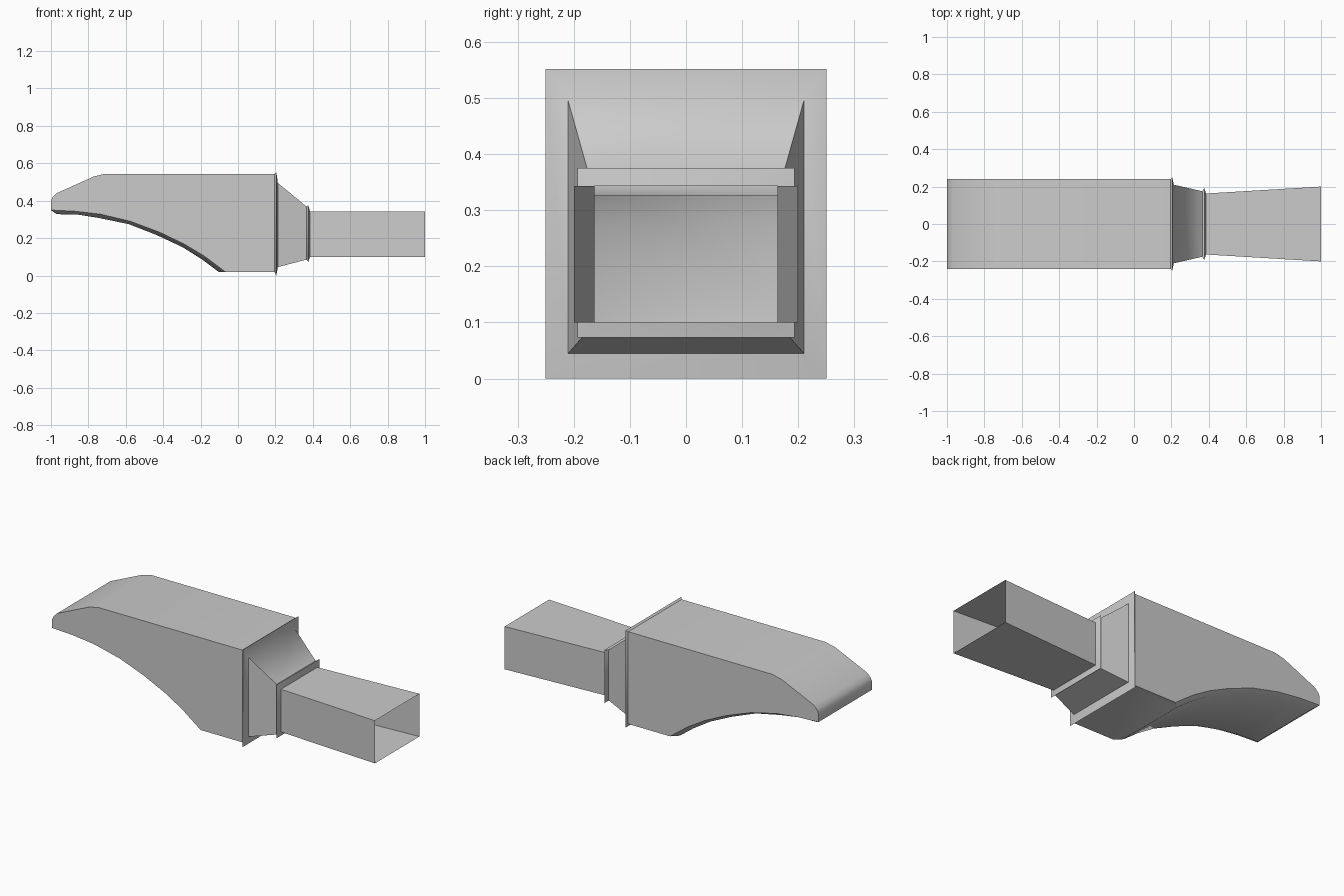
import bpy, bmesh, math

cube = bpy.data.objects.get("Cube")
if cube:
    bpy.data.objects.remove(cube, do_unlink=True)

# One plain grey for the sheet metal
grey = bpy.data.materials.new("sheet_grey")
grey.use_nodes = True
colour = (0.6, 0.6, 0.6, 1)
grey.diffuse_color = colour
grey.node_tree.nodes["Principled BSDF"].inputs["Base Color"].default_value = colour


def finish(name, bm, angle):
    """Weld, orient and smooth a sheet part."""
    bmesh.ops.remove_doubles(bm, verts=bm.verts, dist=0.0005)
    bmesh.ops.recalc_face_normals(bm, faces=bm.faces)
    mesh = bpy.data.meshes.new(name)
    bm.to_mesh(mesh)
    bm.free()
    mesh.materials.append(grey)
    obj = bpy.data.objects.new(name, mesh)
    bpy.context.collection.objects.link(obj)
    bpy.ops.object.select_all(action='DESELECT')
    obj.select_set(True)
    bpy.context.view_layer.objects.active = obj
    bpy.ops.object.shade_smooth_by_angle(angle=math.radians(angle))


def rect_loft(name, rings, angle):
    """Open rectangular duct through rings of (x, half width, bottom, top)."""
    bm = bmesh.new()
    loops = [[bm.verts.new((x, y, z)) for y, z in ((-w, b), (w, b), (w, t), (-w, t))]
             for x, w, b, t in rings]
    for a, c in zip(loops, loops[1:]):
        for i in range(4):
            j = (i + 1) % 4
            bm.faces.new((a[i], a[j], c[j], c[i]))
    finish(name, bm, angle)


# Hollow body: roof outline, arched side edge and the lower inset arch
HALF = 0.24
INSET = 0.035
roof = [(0.195, 0.02), (0.195, 0.544), (-0.71, 0.544), (-0.77, 0.53),
        (-0.97, 0.44), (-0.99, 0.42), (-1, 0.4)]
arch = [(-1, 0.35), (-0.874, 0.344), (-0.735, 0.328), (-0.575, 0.29),
        (-0.42, 0.232), (-0.286, 0.168), (-0.18, 0.104), (-0.067, 0.02)]
inner = [(-0.97, 0.328), (-0.858, 0.326), (-0.74, 0.307), (-0.585, 0.275),
         (-0.436, 0.217), (-0.297, 0.152), (-0.195, 0.088), (-0.104, 0.02)]

bm = bmesh.new()


def row(points, y):
    return [bm.verts.new((x, y, z)) for x, z in points]


def strip(a, b):
    for i in range(len(a) - 1):
        bm.faces.new((a[i], a[i + 1], b[i + 1], b[i]))


sides = []
for s in (-1, 1):
    top, edge = row(roof, s * HALF), row(arch, s * HALF)
    low = row(inner, s * (HALF - INSET))
    bm.faces.new(top + edge)
    strip(edge, low)
    sides.append((top, edge, low))
(top_a, edge_a, low_a), (top_b, edge_b, low_b) = sides
strip(top_a[1:] + edge_a[:1], top_b[1:] + edge_b[:1])
strip(low_a, low_b)
bm.faces.new((edge_a[0], low_a[0], low_b[0], edge_b[0]))
bm.faces.new((top_a[0], edge_a[-1], low_a[-1], low_b[-1], edge_b[-1], top_b[0]))
finish("hollow_body", bm, 40)

# Flanged neck between body and tube
rect_loft("flanged_neck", [
    (0.195, 0.24, 0.02, 0.544),
    (0.205, 0.25, 0, 0.552),
    (0.213, 0.21, 0.045, 0.495),
    (0.365, 0.175, 0.085, 0.37),
    (0.376, 0.193, 0.073, 0.375),
    (0.385, 0.163, 0.1, 0.343)], 60)

# Open tube, widening toward its mouth
rect_loft("open_tube", [(0.385, 0.163, 0.1, 0.343), (1, 0.2, 0.1, 0.343)], 30)
